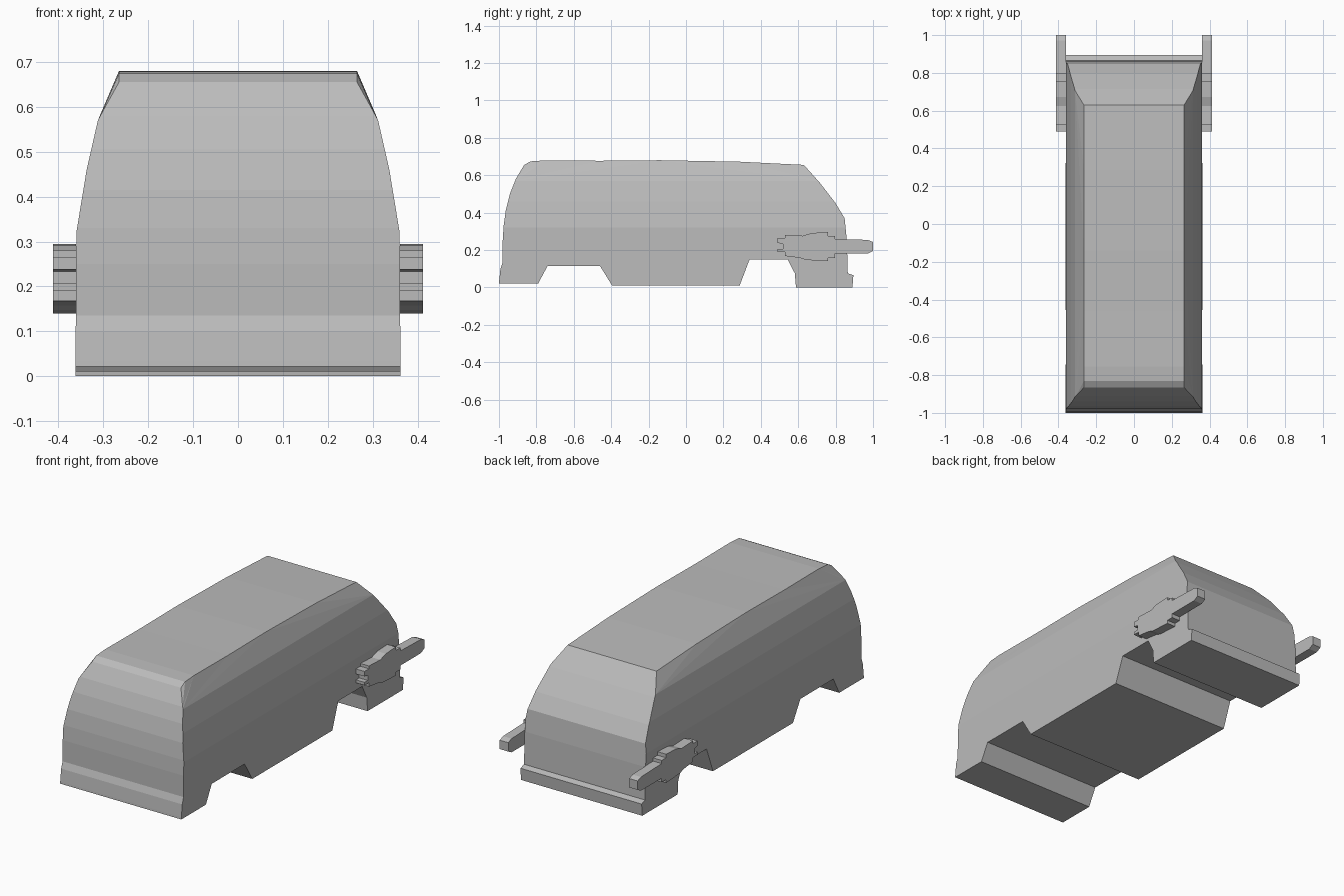
import bpy
import bmesh

cube = bpy.data.objects.get("Cube")
if cube:
    bpy.data.objects.remove(cube, do_unlink=True)

grey = bpy.data.materials.new("plain grey")
grey.use_nodes = True
colour = (0.5, 0.5, 0.5, 1)
grey.diffuse_color = colour
grey.node_tree.nodes["Principled BSDF"].inputs["Base Color"].default_value = colour


def extrude_side(profile, x0, x1):
    """Solid made from a (y, z) outline swept from x0 to x1."""
    bm = bmesh.new()
    face = bm.faces.new([bm.verts.new((x0, y, z)) for y, z in profile])
    swept = bmesh.ops.extrude_face_region(bm, geom=[face])["geom"]
    for v in swept:
        if isinstance(v, bmesh.types.BMVert):
            v.co.x = x1
    bmesh.ops.recalc_face_normals(bm, faces=bm.faces[:])
    return bm


def finish(bm, name):
    bmesh.ops.triangulate(bm, faces=[f for f in bm.faces if len(f.verts) > 4])
    bmesh.ops.recalc_face_normals(bm, faces=bm.faces[:])
    mesh = bpy.data.meshes.new(name)
    bm.to_mesh(mesh)
    bm.free()
    mesh.materials.append(grey)
    obj = bpy.data.objects.new(name, mesh)
    bpy.context.collection.objects.link(obj)
    return obj


# Van body: side outline, narrowed towards the roof
underside = [(-1, .022), (-.79, .022), (-.74, .115), (-.46, .115), (-.395, .01),
             (.287, .01), (.34, .15), (.543, .15), (.582, .075), (.588, 0)]
tail = [(.89, 0), (.895, .065), (.865, .075), (.86, .25), (.848, .37),
        (.8, .45), (.715, .56)]
roof = [(.63, .655), (.287, .672), (-.14, .68), (-.46, .677), (-.755, .679),
        (-.83, .674), (-.865, .655)]
nose = [(-.91, .58), (-.94, .505), (-.963, .415), (-.975, .33), (-.98, .25),
        (-.98, .135), (-.992, .1), (-.999, .035)]
widths = [(0, .362), (.32, .36), (.46, .337), (.57, .312), (.655, .265)]


def half_width(z):
    for (z0, w0), (z1, w1) in zip(widths, widths[1:]):
        if z <= z1:
            return w0 + (w1 - w0) * (z - z0) / (z1 - z0)
    return widths[-1][1]


body = extrude_side(underside + tail + roof + nose, -1, 1)
for height, _ in widths[1:4]:
    bmesh.ops.bisect_plane(body, geom=body.verts[:] + body.edges[:] + body.faces[:],
                           plane_co=(0, 0, height), plane_no=(0, 0, 1))
for v in body.verts:
    v.co.x *= half_width(v.co.z)
finish(body, "van_body")

# Side-mounted blasters pointing backwards
upper = [(.49, .265), (.528, .265), (.528, .28), (.625, .276), (.672, .291),
         (.758, .295), (.758, .276), (.796, .276), (.796, .259), (.972, .254)]
lower = [(1, .243), (1, .195), (.972, .18), (.796, .18), (.796, .158),
         (.758, .158), (.758, .14), (.64, .147), (.608, .158), (.528, .168),
         (.528, .19), (.49, .19), (.49, .206), (.518, .206), (.518, .233),
         (.49, .238)]
for name, side in (("left_blaster", 1), ("right_blaster", -1)):
    finish(extrude_side(upper + lower, side * .361, side * .412), name)
